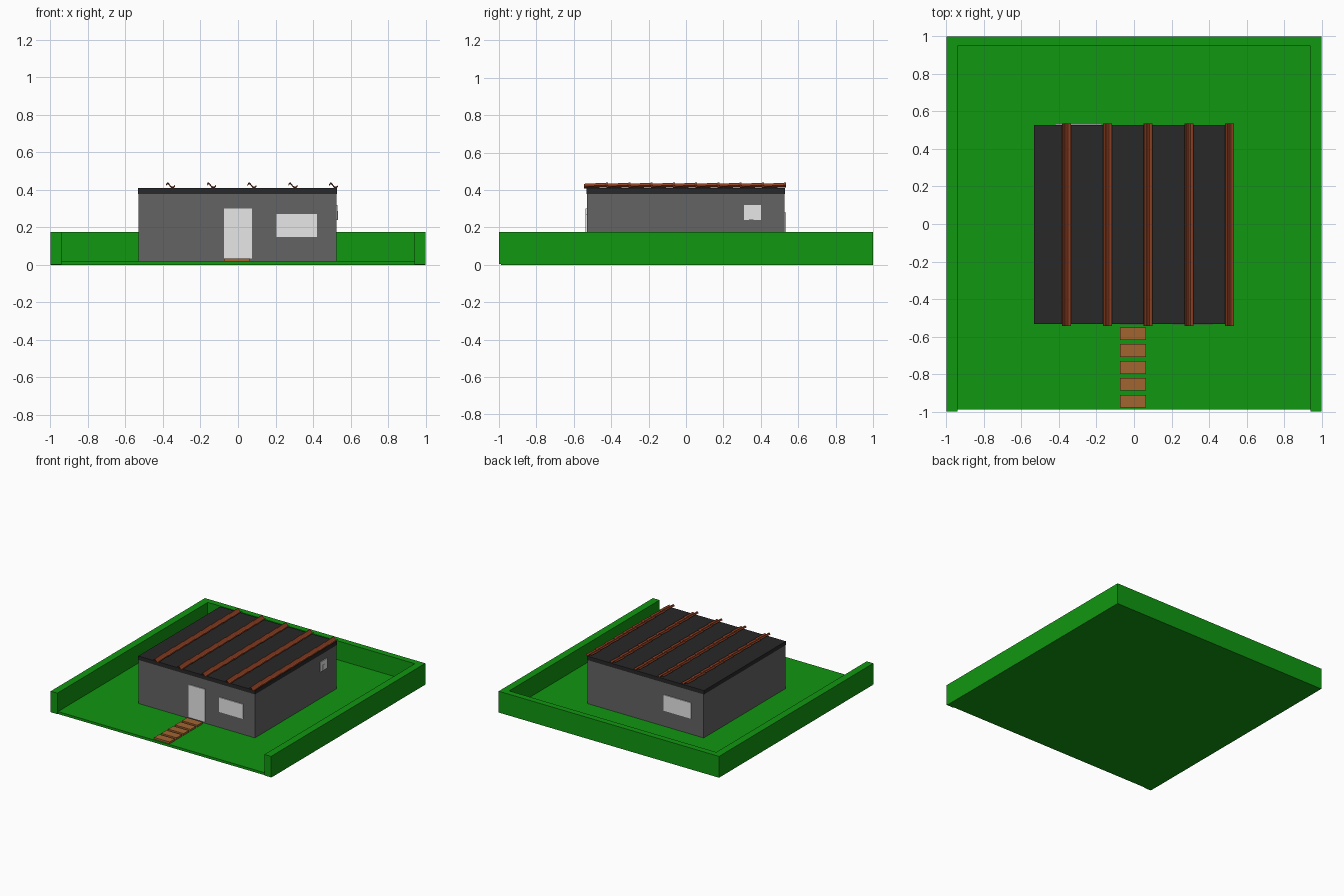
import bpy, bmesh
from mathutils import Vector

cube = bpy.data.objects.get("Cube")
if cube:
    bpy.data.objects.remove(cube, do_unlink=True)


def material(name, r, g, b):
    m = bpy.data.materials.new(name)
    m.use_nodes = True
    m.diffuse_color = (r, g, b, 1)
    m.node_tree.nodes["Principled BSDF"].inputs["Base Color"].default_value = (r, g, b, 1)
    return m


GREEN = material("grass_green", .0055, .31, .0055)
GREY = material("wall_grey", .126, .126, .126)
BLACK = material("roof_black", .021, .021, .021)
PALE = material("pale_white", .8, .8, .8)
WOOD = material("step_wood", .36, .13, .03)
CLAY = material("clay_tile", .28, .053, .018)


def finish(name, bm, mat):
    bmesh.ops.recalc_face_normals(bm, faces=bm.faces)
    mesh = bpy.data.meshes.new(name)
    bm.to_mesh(mesh)
    bm.free()
    mesh.materials.append(mat)
    ob = bpy.data.objects.new(name, mesh)
    bpy.context.collection.objects.link(ob)
    return ob


def box(name, x, y, z, mat):
    """Box from (min, max) pairs on each axis."""
    bm = bmesh.new()
    bmesh.ops.create_cube(bm, size=1)
    for v in bm.verts:
        v.co = [a + (b - a) * (c + .5) for (a, b), c in zip((x, y, z), v.co)]
    return finish(name, bm, mat)


# Ground and the hedge round three sides
box("lawn", (-1, 1), (-.99, 1), (0, .02), GREEN)
box("left_hedge", (.94, 1), (-1, 1), (.003, .175), GREEN)
box("right_hedge", (-1, -.94), (-1, 1), (.003, .175), GREEN)
box("back_hedge", (-.94, .94), (.95, 1), (.01, .175), GREEN)

# House body and flat roof
box("house_walls", (-.53, .525), (-.53, .527), (.02, .378), GREY)
box("roof_slab", (-.533, .527), (-.532, .529), (.378, .41), BLACK)

# Door and windows as thin plates
box("front_door", (-.075, .075), (-.537, -.53), (.035, .30), PALE)
box("front_window", (.205, .42), (-.537, -.53), (.15, .27), PALE)
box("back_window", (-.42, -.17), (.527, .534), (.15, .28), PALE)
box("side_window", (.525, .531), (.31, .40), (.24, .32), PALE)
box("side_window_latch", (.531, .534), (.338, .36), (.24, .288), PALE)

# Stepping stones leading to the door
for i in range(5):
    y = -.585 - i * .09
    box(f"step_{i + 1}", (-.075, .065), (y - .034, y + .034), (.02, .035), WOOD)

# S-shaped roof tile: arch on one side, shallow trough on the other
PROFILE = [(-.024, .013), (-.019, .021), (-.012, .022), (-.006, .015),
           (.001, .005), (.008, .001), (.016, .002), (.024, .009)]
TILES, LENGTH, THICK = 9, .128, .004
START, PITCH = -.545, .119


def tile_row(name, x):
    bm = bmesh.new()
    for i in range(TILES):
        y0 = START + i * PITCH
        rings = []
        for y, lift in ((y0, 0), (y0 + LENGTH, .006)):
            low = [bm.verts.new((x + px, y, .407 + pz + lift)) for px, pz in PROFILE]
            high = [bm.verts.new(v.co + Vector((0, 0, THICK))) for v in reversed(low)]
            rings.append(low + high)
        a, b = rings
        n = len(a)
        for k in range(n):
            bm.faces.new((a[k], a[(k + 1) % n], b[(k + 1) % n], b[k]))
        # End caps as strips between lower and upper curve
        for ring in rings:
            for k in range(n // 2 - 1):
                bm.faces.new((ring[k], ring[k + 1], ring[n - 2 - k], ring[n - 1 - k]))
    finish(name, bm, CLAY)


for i in range(5):
    tile_row(f"roof_tile_row_{i + 1}", -.36 + i * .2175)
